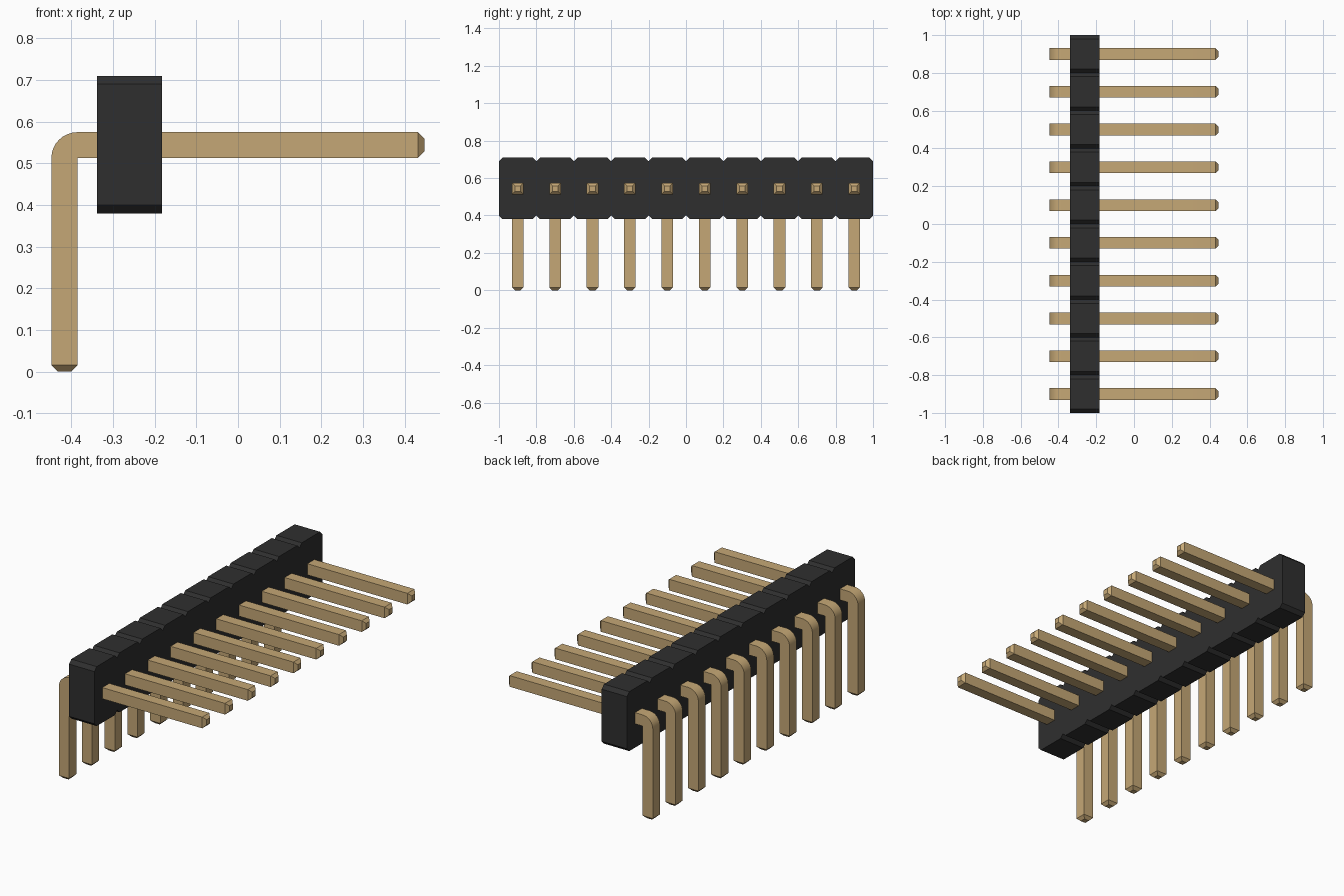
import bpy, bmesh
from math import sin, cos, pi, radians

if "Cube" in bpy.data.objects:
    bpy.data.objects.remove(bpy.data.objects["Cube"], do_unlink=True)

COUNT, PITCH = 10, 0.2
HALF = 0.031          # half thickness of a pin
TIP = 0.016           # length and inset of the pin tips
BEND_STEPS = 8


def material(name, rgb):
    mat = bpy.data.materials.new(name)
    mat.use_nodes = True
    mat.diffuse_color = (*rgb, 1)
    mat.node_tree.nodes["Principled BSDF"].inputs["Base Color"].default_value = (*rgb, 1)
    return mat


def finish(bm, name, mat):
    bmesh.ops.remove_doubles(bm, verts=bm.verts, dist=0.0005)
    bmesh.ops.recalc_face_normals(bm, faces=bm.faces)
    mesh = bpy.data.meshes.new(name)
    bm.to_mesh(mesh)
    bm.free()
    mesh.materials.append(mat)
    obj = bpy.data.objects.new(name, mesh)
    bpy.context.collection.objects.link(obj)
    return obj


gold = material("pin gold", (0.56, 0.39, 0.18))
black = material("housing black", (0.028, 0.028, 0.028))

# Housing: notched outline, one chamfered bay per pin, extruded along x
left, right, low, high, cut = -0.338, -0.182, 0.38, 0.71, 0.02
bottom, top = [], []
for i in range(COUNT):
    y0 = -1 + i * PITCH
    y1 = y0 + PITCH
    for y, d in ((y0, cut), (y0 + cut, 0), (y1 - cut, 0), (y1, cut)):
        bottom.append((y, low + d))
        top.append((y, high - d))
bm = bmesh.new()
# Vertical strips keep the notched end faces cleanly divided
for side in (left, right):
    for (a, b, c, d) in zip(bottom, bottom[1:], top[1:], top):
        if b[0] - a[0] > 0.001:
            bm.faces.new([bm.verts.new((side, *p)) for p in (a, b, c, d)])
outline = bottom + top[::-1]
for a, b in zip(outline, outline[1:] + outline[:1]):
    if abs(a[0] - b[0]) + abs(a[1] - b[1]) > 0.001:
        bm.faces.new([bm.verts.new(v) for v in
                      ((left, *a), (left, *b), (right, *b), (right, *a))])
finish(bm, "housing", black)

# Pin: square rings swept up the leg, around the inner corner and out along x
x_out, x_in = -0.448, -0.385
z_in, z_out, x_end = 0.513, 0.575, 0.448
rings = [((x_out + TIP, 0), (x_in - TIP, 0), HALF - TIP),
         ((x_out, TIP), (x_in, TIP), HALF)]
for k in range(BEND_STEPS + 1):
    a = k / BEND_STEPS * pi / 2
    outer = (x_in - (x_in - x_out) * cos(a), z_in + (z_out - z_in) * sin(a))
    rings.append((outer, (x_in, z_in), HALF))
rings += [((x_end - TIP, z_out), (x_end - TIP, z_in), HALF),
          ((x_end, z_out - TIP), (x_end, z_in + TIP), HALF - TIP)]
bm = bmesh.new()
loops = [[bm.verts.new((p[0], y, p[1])) for p, y in
          ((o, -w), (o, w), (i, w), (i, -w))] for o, i, w in rings]
for a, b in zip(loops, loops[1:]):
    for j in range(4):
        n = (j + 1) % 4
        bm.faces.new((a[j], a[n], b[n], b[j]))
bm.faces.new(loops[0])
bm.faces.new(loops[-1])
first = finish(bm, "pin_1", gold)
bpy.ops.object.select_all(action="DESELECT")
first.select_set(True)
bpy.context.view_layer.objects.active = first
bpy.ops.object.shade_smooth_by_angle(angle=radians(30))

# Row of identical pins, one through the middle of each bay
for i in range(COUNT):
    pin = first if i == 0 else first.copy()
    if i:
        pin.name = f"pin_{i + 1}"
        bpy.context.collection.objects.link(pin)
    pin.location.y = -1 + (i + 0.5) * PITCH
